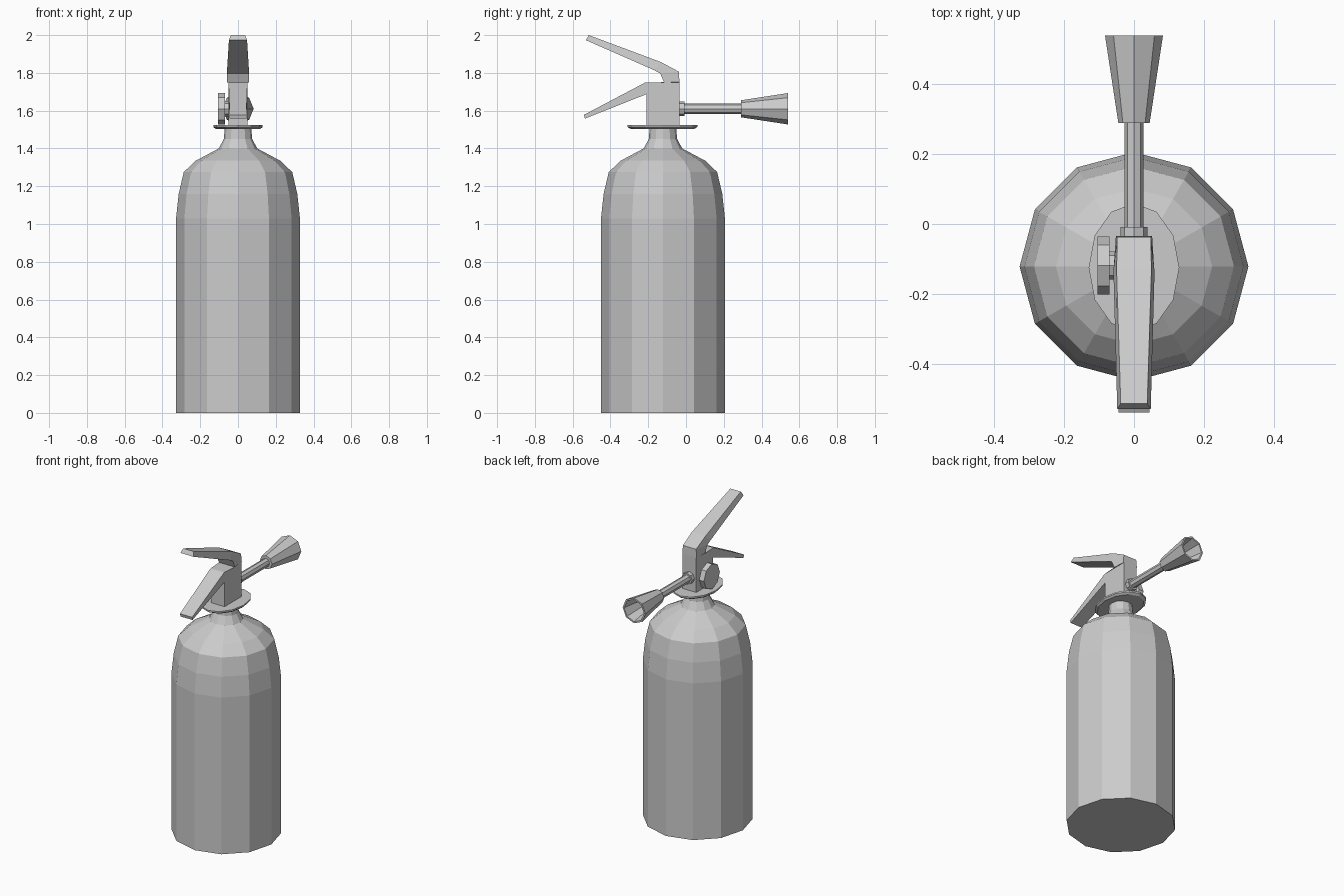
import bpy, bmesh
from math import cos, sin, tau
from mathutils import Vector

if "Cube" in bpy.data.objects:
    bpy.data.objects.remove(bpy.data.objects["Cube"])


def make(name, rings, closed=False):
    """Skin consecutive rings of points; cap the ends unless the loop is closed."""
    bm = bmesh.new()
    loops = [[bm.verts.new(p) for p in ring] for ring in rings]
    pairs = list(zip(loops, loops[1:]))
    for a, b in pairs:
        n = len(a)
        for i in range(n):
            j = (i + 1) % n
            bm.faces.new((a[i], a[j], b[j], b[i]))
    bm.faces.new(loops[0])
    bm.faces.new(loops[-1])
    bmesh.ops.recalc_face_normals(bm, faces=bm.faces)
    mesh = bpy.data.meshes.new(name)
    bm.to_mesh(mesh)
    bm.free()
    obj = bpy.data.objects.new(name, mesh)
    bpy.context.collection.objects.link(obj)
    return obj


def turned(name, centre, axis, profile, sides, stretch=1.0):
    """Lathe (distance, radius) pairs along an axis; stretch scales across it."""
    u, v = {'X': ((0, 1, 0), (0, 0, 1)),
            'Y': ((1, 0, 0), (0, 0, 1)),
            'Z': ((1, 0, 0), (0, 1, 0))}[axis]
    u, v, c = Vector(u), Vector(v) * stretch, Vector(centre)
    w = Vector([float(axis == k) for k in 'XYZ'])
    angles = [tau * i / sides for i in range(sides)]
    return make(name, [[c + w * d + (u * cos(a) + v * sin(a)) * r for a in angles]
                       for d, r in profile])


def lofted(name, sections):
    """Each section: lower (y, z, half width) and upper (y, z, half width)."""
    return make(name, [[(-w0, y0, z0), (w0, y0, z0), (w1, y1, z1), (-w1, y1, z1)]
                       for (y0, z0, w0), (y1, z1, w1) in sections])


CY, HZ = -0.122, 1.61   # tank axis, hose height

# Tank with rounded shoulder and neck
turned("tank", (0, CY, 0), 'Z',
       [(0, .328), (1.03, .328), (1.16, .314), (1.275, .287), (1.335, .224),
        (1.40, .102), (1.45, .075), (1.51, .07)], 12)

# Oval collar plate
turned("collar", (0, CY - .003, 0), 'Z',
       [(1.503, .118), (1.513, .13), (1.523, .13)], 12, stretch=1.42)

# Valve block rising into the upper handle
lofted("valve_and_carry_handle", [
    ((-.21, 1.515, .05), (-.035, 1.515, .05)),
    ((-.21, 1.75, .05), (-.035, 1.75, .05)),
    ((-.116, 1.75, .057), (-.035, 1.751, .052)),
    ((-.137, 1.798, .059), (-.037, 1.806, .048)),
    ((-.17, 1.815, .058), (-.132, 1.857, .05)),
    ((-.53, 1.973, .048), (-.515, 2.0, .038)),
])

# Lower squeeze lever
lofted("squeeze_lever", [
    ((-.21, 1.688, .05), (-.21, 1.75, .05)),
    ((-.215, 1.685, .05), (-.218, 1.748, .05)),
    ((-.535, 1.558, .044), (-.54, 1.578, .044)),
])

# Hose fitting, hose and hollow horn
turned("hose_fitting", (0, 0, HZ), 'Y', [(-.045, .038), (-.008, .038)], 8)
turned("hose", (0, 0, HZ), 'Y', [(-.02, .027), (.30, .027)], 8)
turned("horn", (0, 0, HZ), 'Y',
       [(.29, .045), (.54, .083), (.54, .072), (.33, .036)], 8)

# Pressure gauge on the left side
turned("gauge_stem", (0, CY + .003, HZ), 'X', [(-.075, .04), (-.045, .04)], 8)
turned("gauge", (0, CY + .003, HZ), 'X', [(-.105, .083), (-.07, .083)], 8)
